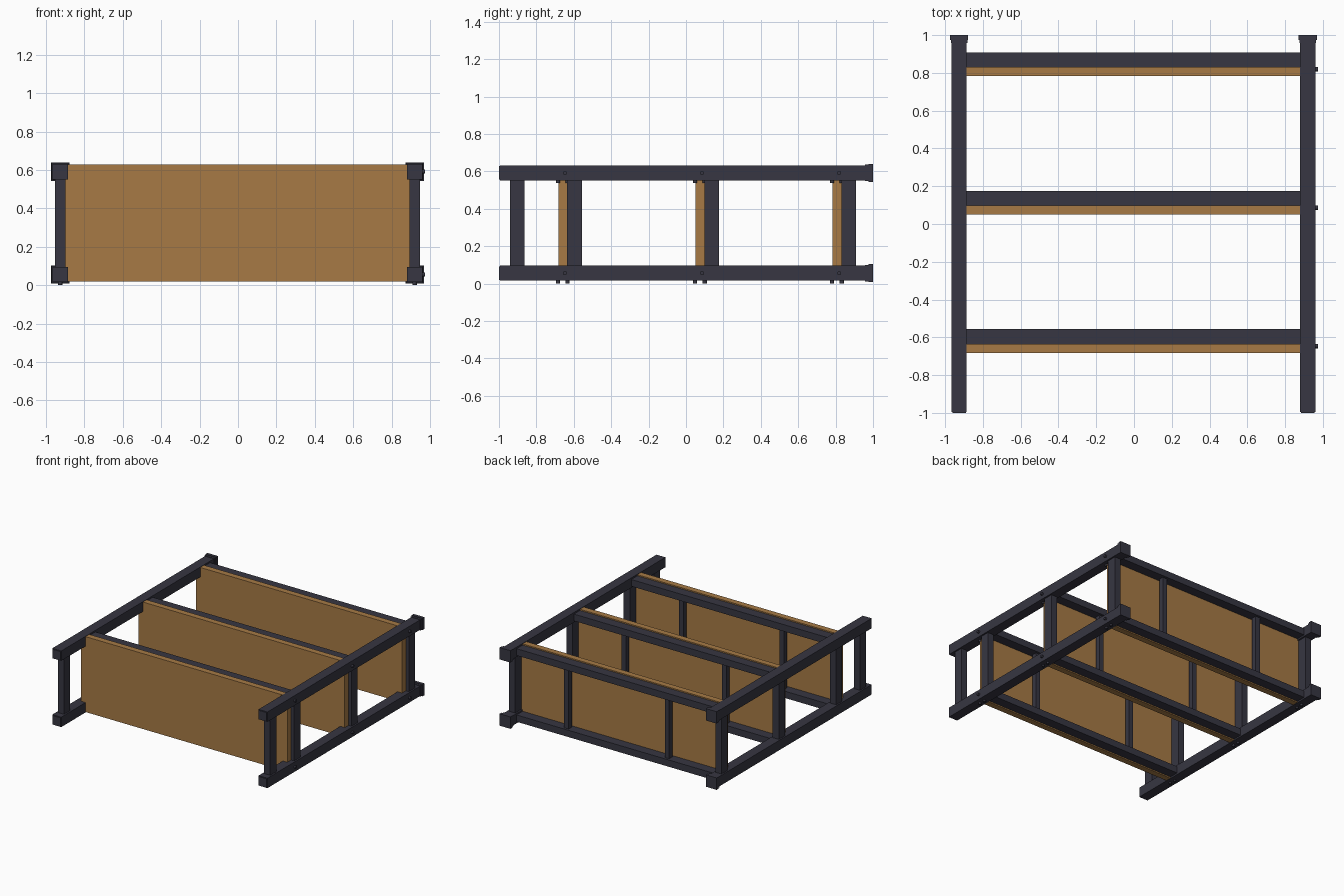
import bpy, bmesh, math
from mathutils import Matrix

if "Cube" in bpy.data.objects:
    bpy.data.objects.remove(bpy.data.objects["Cube"])

CX, CZ = -0.003, 0.3235      # centre of the frame
PX, PZ = 0.923, 0.268        # post centre offsets
H = 0.04                     # post half width


def material(name, rgb):
    m = bpy.data.materials.new(name)
    m.diffuse_color = (*rgb, 1)
    m.use_nodes = True
    m.node_tree.nodes["Principled BSDF"].inputs["Base Color"].default_value = m.diffuse_color
    return m


DARK = material("charcoal metal", (0.038, 0.037, 0.054))
WOOD = material("warm wood", (0.385, 0.195, 0.06))


def finish(name, bm, mat):
    bmesh.ops.recalc_face_normals(bm, faces=bm.faces[:])
    me = bpy.data.meshes.new(name)
    bm.to_mesh(me)
    bm.free()
    me.materials.append(mat)
    ob = bpy.data.objects.new(name, me)
    bpy.context.collection.objects.link(ob)
    return ob


def box(name, x, y, z, mat=DARK):
    """Box from (min, max) ranges, relative to the frame centre in x and z."""
    bm = bmesh.new()
    bmesh.ops.create_cube(bm, size=1)
    for v in bm.verts:
        v.co.x = CX + (x[1] if v.co.x > 0 else x[0])
        v.co.y = y[1] if v.co.y > 0 else y[0]
        v.co.z = CZ + (z[1] if v.co.z > 0 else z[0])
    return finish(name, bm, mat)


def around(c, h):
    return (c - h, c + h)


def screw(name, x, y, z, axis):
    """Small round screw head pointing along axis."""
    bm = bmesh.new()
    rot = Matrix.Rotation(math.pi / 2, 4, 'Y') if axis == 'X' else Matrix()
    bmesh.ops.create_cone(bm, cap_ends=True, segments=12, radius1=0.011,
                          radius2=0.011, depth=0.028,
                          matrix=Matrix.Translation((CX + x, y, CZ + z)) @ rot)
    finish(name, bm, DARK)


RAILS = [-0.596, 0.137, 0.870]   # centre of each shelf frame along the posts

# posts with end caps, stepped feet and screws
for sx in (-1, 1):
    for sz in (-1, 1):
        x, z = sx * PX, sz * PZ
        box("post", around(x, H), (-0.994, 0.97), around(z, H))
        box("post_end_cap", around(x, 0.036), (-1.0, -0.99), around(z, 0.036))
        box("foot_collar", around(x, 0.044), (0.957, 0.98), around(z, 0.044))
        box("foot", around(x, 0.048), (0.975, 1.0), around(z, 0.048))
        for r in RAILS:
            s = r - 0.063
            screw("side_screw", x + H, s + 0.012, z, 'X')
            for d in (-0.026, 0.026):
                screw("post_screw", x, s + d, z - H, 'Z')

    # side struts between the posts, plus the one at the free end
    for y in RAILS + [-0.902]:
        box("side_strut", around(sx * PX, 0.0275), around(y, 0.039),
            (-PZ + H, PZ - H))

for r in RAILS:
    # long rails and their cross struts
    for sz in (-1, 1):
        box("shelf_rail", (-PX + H, PX - H), around(r, 0.039),
            around(sz * PZ, 0.0275))
    for sx in (-1, 1):
        box("cross_strut", around(sx * 0.45, 0.02), around(r, 0.02),
            (-PZ + 0.0275, PZ - 0.0275))

    # shelf board, notched at the corners around the posts
    a, b, c, d = PX - H, PX, 0.305, PZ - H
    quarter = [(b, d), (a, d), (a, c)]
    outline = (quarter + [(-x, z) for x, z in reversed(quarter)]
               + [(-x, -z) for x, z in quarter]
               + [(x, -z) for x, z in reversed(quarter)])
    bm = bmesh.new()
    face = bm.faces.new([bm.verts.new((CX + x, r - 0.087, CZ + z))
                         for x, z in outline])
    ext = bmesh.ops.extrude_face_region(bm, geom=[face])
    bmesh.ops.translate(bm, vec=(0, 0.048, 0), verts=[
        v for v in ext["geom"] if isinstance(v, bmesh.types.BMVert)])
    finish("shelf_board", bm, WOOD)
